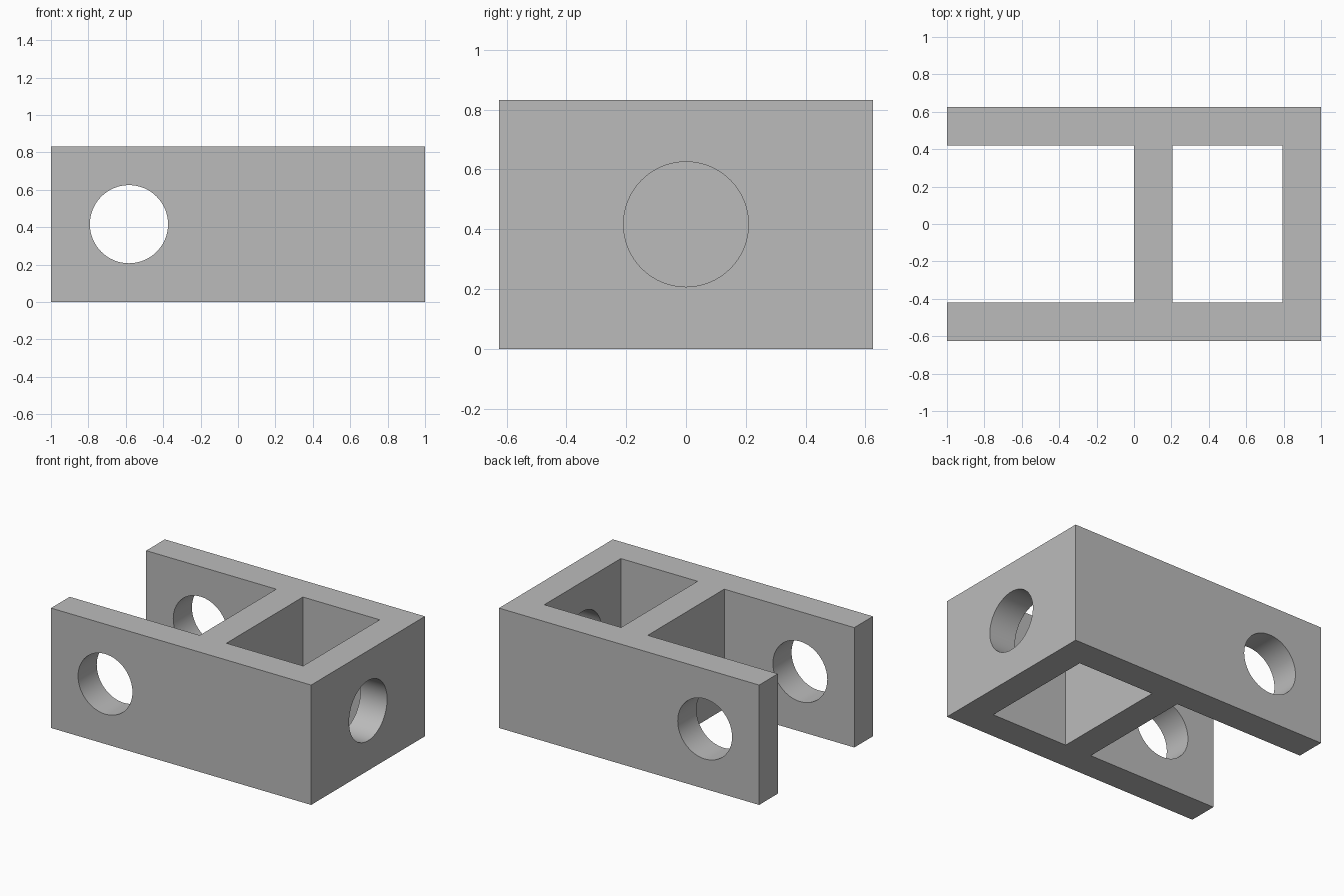
import bpy
import math

old = bpy.data.objects.get("Cube")
if old:
    bpy.data.objects.remove(old, do_unlink=True)

L, W, H = 2.0, 1.25, 0.833
WALL = 0.205
HOLE_R = 0.209

grey = bpy.data.materials.new("plain grey")
grey.use_nodes = True
colour = (0.5, 0.5, 0.5, 1)
grey.diffuse_color = colour
grey.node_tree.nodes["Principled BSDF"].inputs["Base Color"].default_value = colour


def box(name, x0, x1, y0, y1, z0, z1):
    bpy.ops.mesh.primitive_cube_add(size=1, location=((x0 + x1) / 2, (y0 + y1) / 2, (z0 + z1) / 2))
    ob = bpy.context.object
    ob.name = name
    ob.scale = (x1 - x0, y1 - y0, z1 - z0)
    bpy.ops.object.transform_apply(location=False, rotation=False, scale=True)
    ob.data.materials.append(grey)
    return ob


def drill(name, location, rotation, depth):
    bpy.ops.mesh.primitive_cylinder_add(vertices=64, radius=HOLE_R, depth=depth,
                                        location=location, rotation=rotation)
    ob = bpy.context.object
    ob.name = name
    ob.data.materials.append(grey)
    return ob


# Solid block that becomes the clevis bracket
bracket = box("clevis_bracket", -L / 2, L / 2, -W / 2, W / 2, 0, H)
inner = W / 2 - WALL

cutters = [
    # Open slot between the two arms
    box("slot_cutter", -L, 0, -inner, inner, -H, 2 * H),
    # Window through the closed end
    box("window_cutter", WALL, L / 2 - WALL, -inner, inner, -H, 2 * H),
    # Pin hole across both arms
    drill("pin_hole_cutter", (-0.583, 0, H / 2), (math.pi / 2, 0, 0), 2 * W),
    # Bolt hole through the end wall only
    drill("bolt_hole_cutter", (L / 2, 0, H / 2), (0, math.pi / 2, 0), 3 * WALL),
]

bpy.ops.object.select_all(action="DESELECT")
bpy.context.view_layer.objects.active = bracket
bracket.select_set(True)
for cutter in cutters:
    mod = bracket.modifiers.new(cutter.name, "BOOLEAN")
    mod.operation = "DIFFERENCE"
    mod.solver = "EXACT"
    mod.object = cutter
    bpy.ops.object.modifier_apply(modifier=mod.name)
for cutter in cutters:
    bpy.data.objects.remove(cutter, do_unlink=True)

# Smooth bores, crisp edges
bpy.ops.object.shade_smooth_by_angle(angle=math.radians(30))
